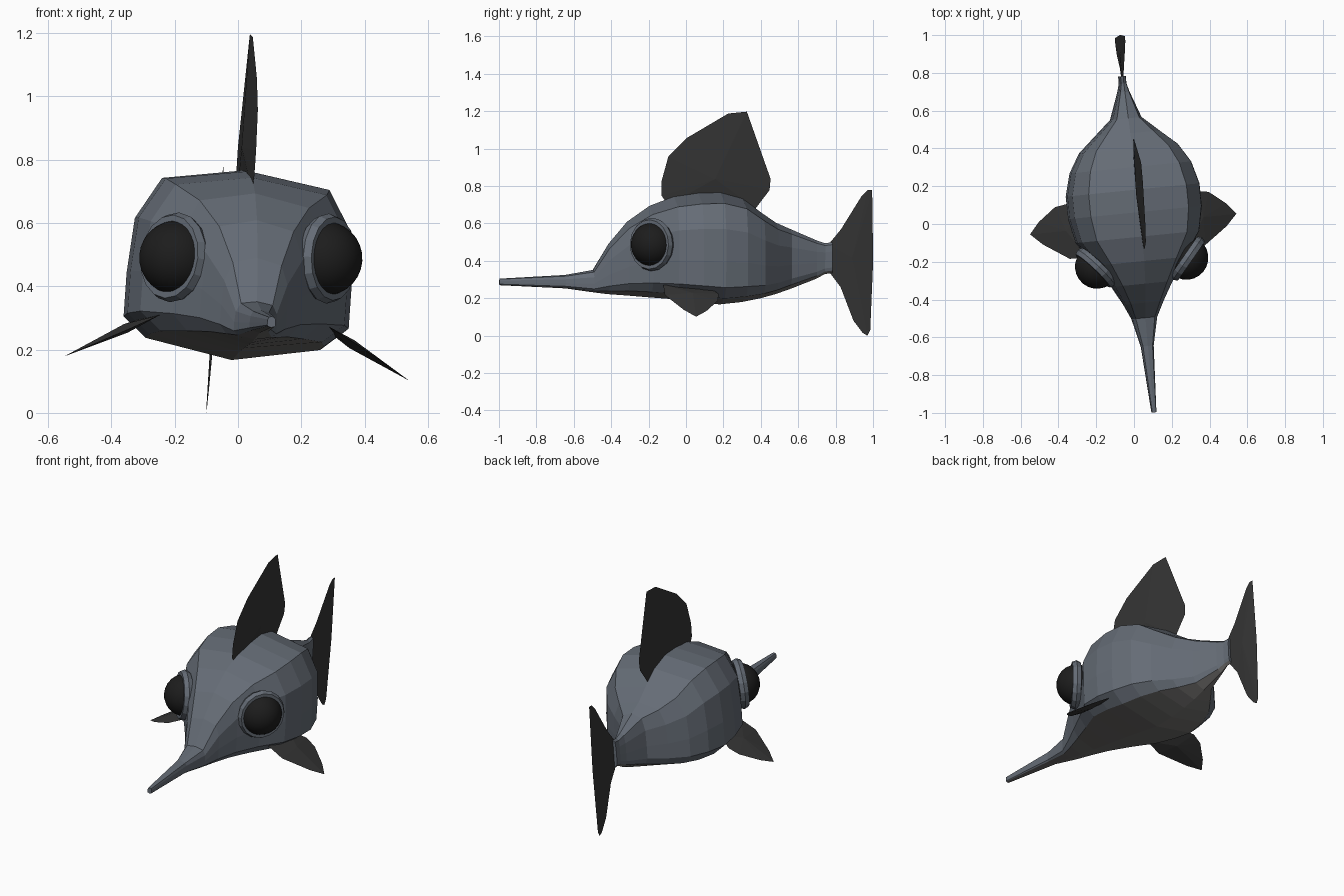
import bpy, bmesh, math
from mathutils import Matrix, Vector

if "Cube" in bpy.data.objects:
    bpy.data.objects.remove(bpy.data.objects["Cube"])

# The fish is built symmetric, then posed: slight roll and yaw
POSE = (Matrix.Rotation(math.atan(0.1), 4, 'Z') @ Matrix.Translation((0, 0, 0.2))
        @ Matrix.Rotation(math.radians(4), 4, 'Y') @ Matrix.Translation((0, 0, -0.2)))


def material(name, r, g, b):
    m = bpy.data.materials.new(name)
    m.diffuse_color = (r, g, b, 1)
    m.use_nodes = True
    m.node_tree.nodes["Principled BSDF"].inputs["Base Color"].default_value = m.diffuse_color
    return m


SKIN = material("slate_skin", 0.13, 0.15, 0.18)
BELLY = material("belly_grey", 0.16, 0.155, 0.15)
FIN = material("fin_dark", 0.035, 0.035, 0.035)
EYE = material("eye_black", 0.012, 0.012, 0.012)


def finish(bm, name, *mats, smooth=False):
    bmesh.ops.recalc_face_normals(bm, faces=bm.faces)
    bm.transform(POSE)
    for f in bm.faces:
        f.smooth = smooth
    me = bpy.data.meshes.new(name)
    bm.to_mesh(me)
    bm.free()
    for m in mats:
        me.materials.append(m)
    ob = bpy.data.objects.new(name, me)
    bpy.context.collection.objects.link(ob)
    return ob


# Body: one half cross-section, mirrored and lofted along y
half = [(0, 0), (.79, .085), (1, .19), (1, .42), (.96, .71), (.74, .93), (0, 1)]
section = half + [(-x, z) for x, z in half[-2:0:-1]]
stations = [  # y, half width, bottom z, top z
    (-1.003, .013, .27, .305), (-.65, .034, .253, .325), (-.5, .068, .232, .352),
    (-.42, .105, .222, .49), (-.32, .16, .215, .61), (-.2, .235, .205, .695),
    (-.07, .325, .195, .745), (.06, .352, .18, .765), (.18, .352, .167, .768),
    (.3, .32, .18, .735), (.4, .26, .2, .66), (.48, .17, .222, .605),
    (.56, .08, .25, .57), (.7, .03, .305, .51), (.745, .018, .33, .495),
    (.785, .018, .335, .5)]
bm = bmesh.new()
rings = [[bm.verts.new((x * w, y, b + z * (t - b))) for x, z in section]
         for y, w, b, t in stations]
n = len(section)
for a, b in zip(rings, rings[1:]):
    for i in range(n):
        j = (i + 1) % n
        f = bm.faces.new((a[i], a[j], b[j], b[i]))
        f.material_index = 1 if i in (0, n - 1) else 0
bm.faces.new(rings[0])
bm.faces.new(rings[-1])
finish(bm, "body", SKIN, BELLY)


# Fins: lens-shaped blades, an outline fanned to two raised centre points
def fin(name, outline, centre, offset):
    bm = bmesh.new()
    rim = [bm.verts.new(p) for p in outline]
    for s in (1, -1):
        c = bm.verts.new(Vector(centre) + s * Vector(offset))
        for i in range(len(rim)):
            bm.faces.new((rim[i], rim[(i + 1) % len(rim)], c))
    finish(bm, name, FIN)


dorsal = [(-.1, .7), (-.135, .75), (-.135, .83), (-.1, .96), (0, 1.06), (.22, 1.19),
          (.32, 1.2), (.45, .84), (.445, .78), (.37, .68), (.15, .72)]
fin("dorsal_fin", [(0, y, z) for y, z in dorsal], (0, .15, .84), (.018, 0, 0))

tail = [(.765, .49), (.83, .57), (.94, .75), (.97, .78), (.995, .78), (1.003, .4),
        (.99, .03), (.975, 0), (.95, .015), (.9, .08), (.83, .26), (.765, .345)]
fin("tail_fin", [(.05 * (y - .765), y, z) for y, z in tail], (.006, .89, .42), (.008, 0, 0))

pectoral = [(.27, -.15), (.36, -.15), (.49, -.06), (.55, 0), (.5, .06),
            (.41, .13), (.35, .14), (.27, .08)]


def slope(x):
    return .28 - .54 * (x - .29)


for side, s in (("left", -1), ("right", 1)):
    fin(side + "_pectoral_fin", [(s * x, y, slope(x)) for x, y in pectoral],
        (s * .36, 0, slope(.36)), (s * .007, 0, .013))

    # Eye ball
    centre = Vector((s * .237, -.205, .49 + s * .015))
    bm = bmesh.new()
    bmesh.ops.create_uvsphere(bm, u_segments=24, v_segments=14, radius=.117)
    bm.transform(Matrix.Translation(centre))
    finish(bm, side + "_eye", EYE, smooth=True)

    # Eye rim: low-poly ring facing out and forward
    normal = Vector((s * .76, -.65, .05)).normalized()
    side_axis = Vector((0, 0, 1)).cross(normal).normalized()
    up = normal.cross(side_axis)
    bm = bmesh.new()
    U, V = 16, 6
    grid = []
    for i in range(U):
        a = 2 * math.pi * i / U
        out = side_axis * math.cos(a) + up * 1.05 * math.sin(a)
        grid.append([bm.verts.new(centre + normal * .008 +
                     out * (.116 + .02 * math.cos(2 * math.pi * k / V)) +
                     normal * .028 * math.sin(2 * math.pi * k / V)) for k in range(V)])
    for i in range(U):
        for k in range(V):
            p, q, l = grid[i], grid[(i + 1) % U], (k + 1) % V
            bm.faces.new((p[k], q[k], q[l], p[l]))
    finish(bm, side + "_eye_rim", SKIN)
